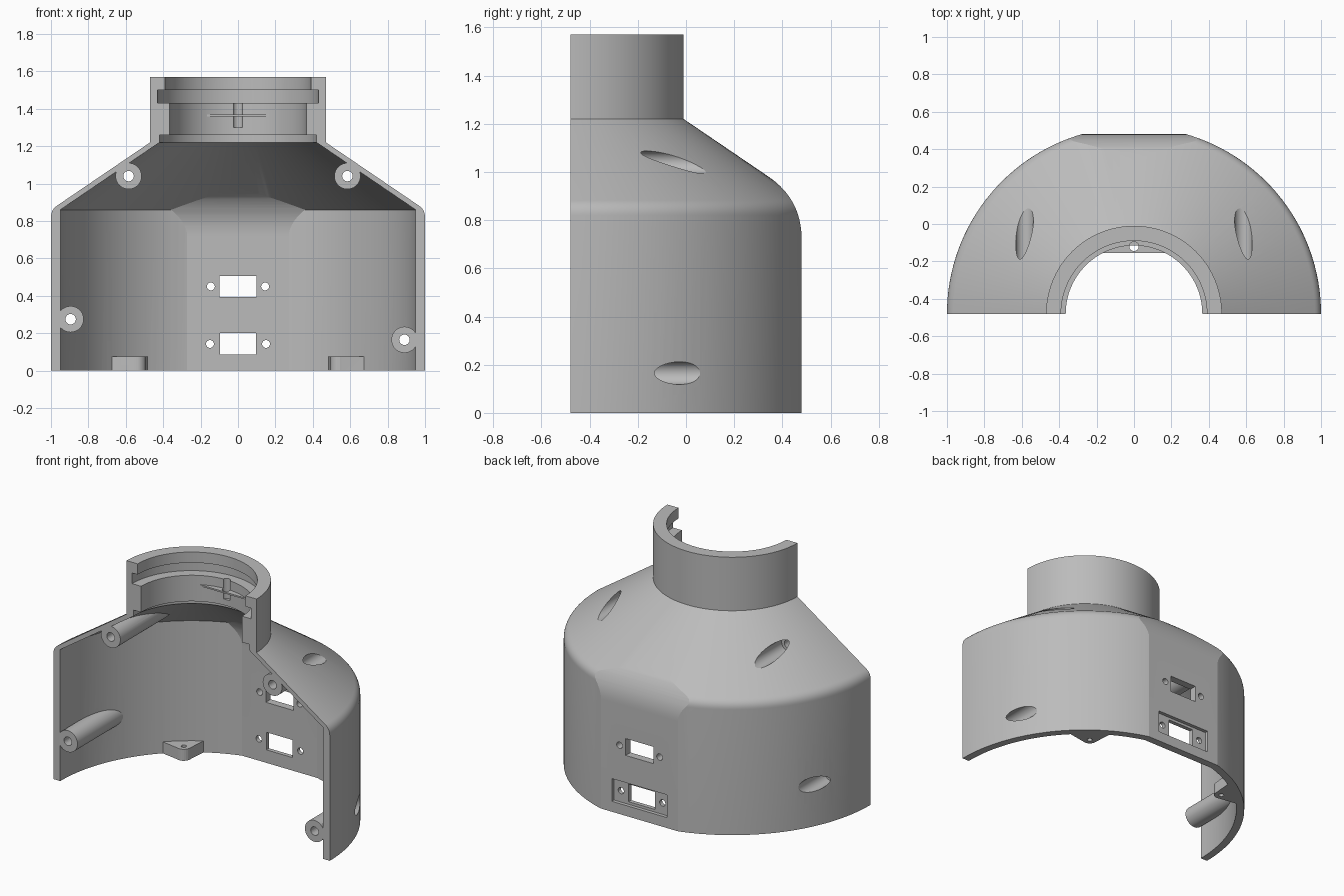
import bpy, bmesh, math
from mathutils import Vector, Matrix

cube = bpy.data.objects.get("Cube")
if cube:
    bpy.data.objects.remove(cube, do_unlink=True)

AXIS_Y = -0.48   # centre line of the round shell, on the split plane
WALL = 0.05
SLOPE = Vector((-0.827, 0.5625))  # unit direction up the cone


def finish(bm, name):
    bmesh.ops.recalc_face_normals(bm, faces=bm.faces)
    mesh = bpy.data.meshes.new(name)
    bm.to_mesh(mesh)
    bm.free()
    obj = bpy.data.objects.new(name, mesh)
    bpy.context.collection.objects.link(obj)
    return obj


def revolve(name, profile, steps=144):
    """Solid of revolution from (radius, z) points that start and end on the axis."""
    bm = bmesh.new()
    verts = [bm.verts.new((r, AXIS_Y, z)) for r, z in profile]
    edges = [bm.edges.new(pair) for pair in zip(verts, verts[1:])]
    bmesh.ops.spin(bm, geom=verts + edges, cent=(0, AXIS_Y, 0), axis=(0, 0, 1),
                   angle=2 * math.pi, steps=steps)
    bmesh.ops.remove_doubles(bm, verts=bm.verts, dist=1e-5)
    return finish(bm, name)


def prism(name, points, along):
    """Closed outline pushed along a vector."""
    bm = bmesh.new()
    face = bm.faces.new([bm.verts.new(p) for p in points])
    top = bmesh.ops.extrude_face_region(bm, geom=[face])["geom"]
    bmesh.ops.translate(bm, vec=along, verts=[g for g in top if isinstance(g, bmesh.types.BMVert)])
    return finish(bm, name)


def box(name, x, y, z):
    return prism(name, [(x[0], y[0], z[0]), (x[1], y[0], z[0]), (x[1], y[1], z[0]), (x[0], y[1], z[0])],
                 (0, 0, z[1] - z[0]))


def rod(name, centre, radius, along, sides=40):
    """Cylinder starting at a centre and running along a vector."""
    along = Vector(along)
    turn = along.to_track_quat("Z", "Y").to_matrix()
    ring = [Vector(centre) + turn @ Vector((radius * math.cos(a), radius * math.sin(a), 0))
            for a in (2 * math.pi * i / sides for i in range(sides))]
    return prism(name, ring, along)


def combine(target, tool, operation="DIFFERENCE"):
    mod = target.modifiers.new("cut", "BOOLEAN")
    mod.operation, mod.solver, mod.object = operation, "EXACT", tool
    bpy.context.view_layer.objects.active = target
    bpy.ops.object.modifier_apply(modifier=mod.name)
    bpy.data.objects.remove(tool, do_unlink=True)


def round_corner(corner, length, steps=12):
    """Blend from a vertical wall into the cone slope."""
    c = Vector(corner)
    a, b = c - Vector((0, length)), c + SLOPE * length
    ts = [i / steps for i in range(steps + 1)]
    return [a * (1 - t) ** 2 + c * 2 * t * (1 - t) + b * t * t for t in ts]


def back_cutter(shift):
    """Everything behind the flat, rounded back panel."""
    curve = [p - Vector((shift, 0)) for p in round_corner((0.48, 0.887), 0.167, 16)]
    outline = [(0.48 - shift, -0.2), *curve, (curve[-1].x, 2), (1.5, 2), (1.5, -0.2)]
    return prism("back_cutter", [(-1.2, y, z) for y, z in outline], (2.4, 0, 0))


# Outer body: drum, rounded shoulder, cone and neck
shell = revolve("half_shell_housing", [(0, 0), (1, 0), *round_corner((1, 0.86), 0.04, 8),
                                       (0.47, 1.22), (0.47, 1.57), (0, 1.57)])
combine(shell, back_cutter(0))

# Hollow interior with the grooves of the neck
cavity = revolve("cavity", [(0, -0.1), (0.95, -0.1), (0.95, 0.86), (0.42, 1.22), (0.42, 1.26),
                            (0.365, 1.26), (0.365, 1.43), (0.43, 1.43), (0.43, 1.5),
                            (0.39, 1.5), (0.39, 1.7), (0, 1.7)])
combine(cavity, back_cutter(WALL))

# Screw posts stay solid inside the cavity
posts = [(-0.585, 1.04), (0.585, 1.04), (-0.895, 0.275), (0.89, 0.165)]
for x, z in posts:
    combine(cavity, rod("post", (x, AXIS_Y - 0.1, z), 0.07, (0, 1.3, 0)))

# Thin shelf inside the neck
combine(cavity, box("neck_shelf", (-0.25, 0.25), (-0.155, 0.05), (1.36, 1.37)))

# Rounded foot tabs at the bottom rim
tab_angle = math.radians(52)
tab_spots = []
for side in (1, -1):
    out = Vector((side * math.cos(tab_angle), math.sin(tab_angle), 0))
    across = Vector((-out.y, out.x, 0))
    base = Vector((0, AXIS_Y, -0.15))
    nose = base + out * 0.875
    outline = [nose - out * 0.045 * math.cos(a) + across * 0.045 * math.sin(a)
               for a in (math.radians(d) for d in range(-60, 61, 15))]
    outline += [base + out * 0.94 + across * 0.12, base + out * 1.1 + across * 0.12,
                base + out * 1.1 - across * 0.12, base + out * 0.94 - across * 0.12]
    combine(cavity, prism("foot_tab", outline, (0, 0, 0.225)))
    tab_spots.append(nose)

combine(shell, cavity)

# Split plane at the front
combine(shell, box("front_cutter", (-1.5, 1.5), (-2, AXIS_Y), (-1, 3)))

# Screw holes with wide counterbores from the outside
for x, z in posts:
    combine(shell, rod("screw_hole", (x, -0.6, z), 0.028, (0, 1.4, 0), 24))
    combine(shell, rod("counterbore", (x, -0.22, z), 0.047, (0, 1.2, 0)))
for spot in tab_spots:
    combine(shell, rod("tab_hole", spot, 0.016, (0, 0, 0.4), 20))

# Vertical pin hole through the shelf and neck wall
combine(shell, rod("pin_hole", (0, -0.12, 1.3), 0.025, (0, 0, 0.14), 24))

# Connector windows and their fixing holes in the back panel
for half, z0, z1, hole_x in ((0.1, 0.395, 0.505, 0.145), (0.095, 0.085, 0.2, 0.15)):
    combine(shell, box("window", (-half, half), (0.3, 0.6), (z0, z1)))
    for side in (1, -1):
        combine(shell, rod("fixing_hole", (side * hole_x, 0.3, (z0 + z1) / 2), 0.021, (0, 0.3, 0), 24))
combine(shell, box("recess", (-0.2, 0.2), (0.457, 0.6), (0.068, 0.217)))

# Single grey plastic
grey = bpy.data.materials.new("grey_plastic")
grey.use_nodes = True
colour = (0.5, 0.5, 0.5, 1)
grey.diffuse_color = colour
grey.node_tree.nodes["Principled BSDF"].inputs["Base Color"].default_value = colour
shell.data.materials.clear()
shell.data.materials.append(grey)
for poly in shell.data.polygons:
    poly.material_index = 0

bpy.ops.object.select_all(action="DESELECT")
shell.select_set(True)
bpy.context.view_layer.objects.active = shell
bpy.ops.object.shade_smooth_by_angle(angle=math.radians(14))
